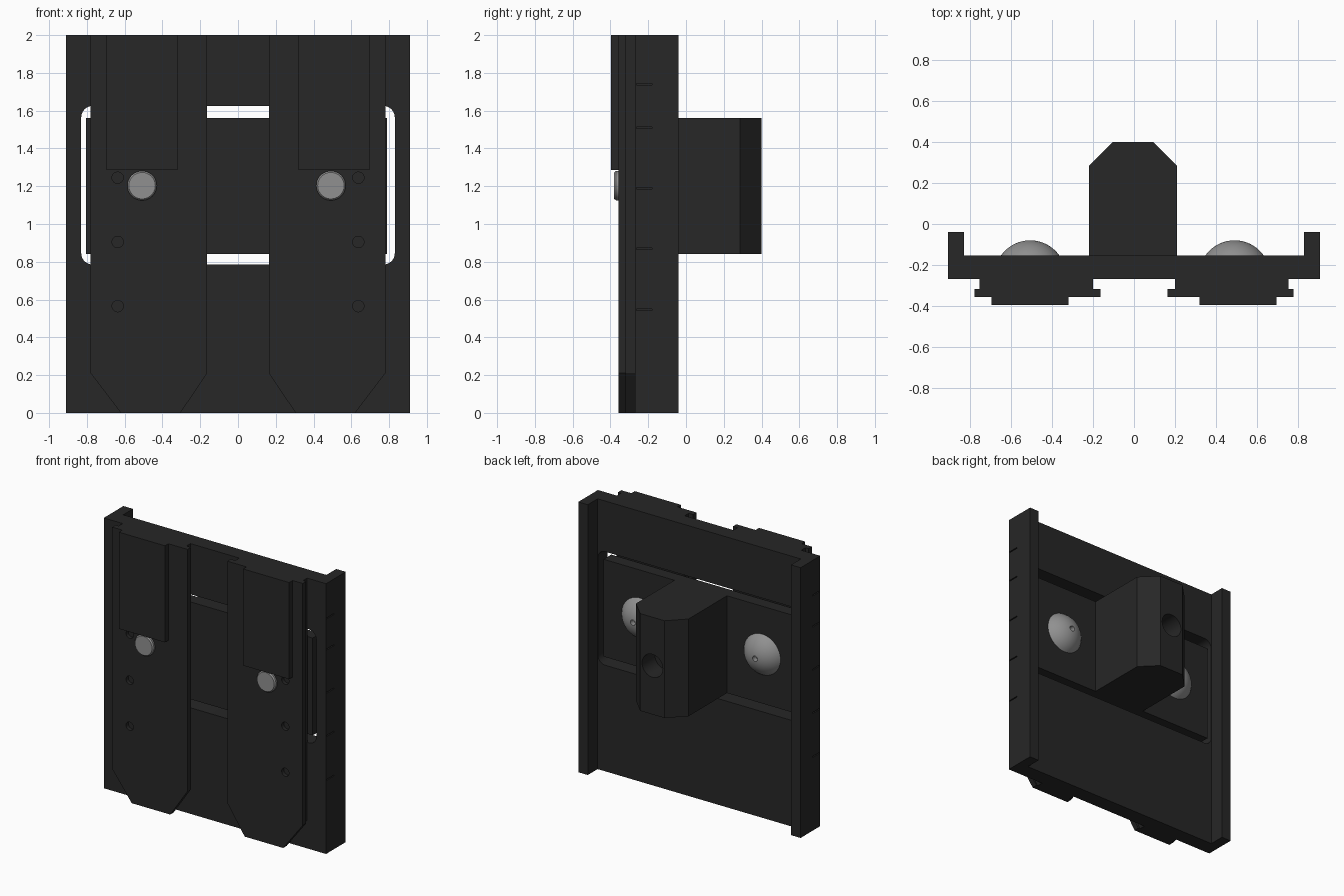
import bpy, bmesh, math
from mathutils import Matrix

cube = bpy.data.objects.get("Cube")
if cube:
    bpy.data.objects.remove(cube, do_unlink=True)


def material(name, value, rough):
    mat = bpy.data.materials.new(name)
    mat.use_nodes = True
    color = (value, value, value, 1)
    mat.diffuse_color = color
    shader = mat.node_tree.nodes["Principled BSDF"]
    shader.inputs["Base Color"].default_value = color
    shader.inputs["Roughness"].default_value = rough
    return mat


black = material("black_plastic", 0.02, 0.6)
steel = material("steel_grey", 0.28, 0.5)


def finish(name, bm, mat):
    bmesh.ops.recalc_face_normals(bm, faces=bm.faces)
    mesh = bpy.data.meshes.new(name)
    bm.to_mesh(mesh)
    bm.free()
    obj = bpy.data.objects.new(name, mesh)
    bpy.context.collection.objects.link(obj)
    mesh.materials.append(mat)
    return obj


def prism(name, outline, low, high, axis="z", mat=black):
    """Extrude an outline: (x, y) along z, or (x, z) along y."""
    def place(a, b, c):
        return (a, b, c) if axis == "z" else (a, c, b)
    bm = bmesh.new()
    face = bm.faces.new([bm.verts.new(place(a, b, low)) for a, b in outline])
    result = bmesh.ops.extrude_face_region(bm, geom=[face])
    moved = [v for v in result["geom"] if isinstance(v, bmesh.types.BMVert)]
    bmesh.ops.translate(bm, verts=moved, vec=place(0, 0, high - low))
    return finish(name, bm, mat)


def box(name, x, y, z):
    return prism(name, [(x[0], y[0]), (x[1], y[0]), (x[1], y[1]), (x[0], y[1])], *z)


def rod(name, x, z, radius, y0, y1):
    ring = [math.tau * i / 32 for i in range(32)]
    outline = [(x + radius * math.cos(a), z + radius * math.sin(a)) for a in ring]
    return prism(name, outline, y0, y1, "y")


def lathe(name, profile, x, z, mat):
    """Spin (radius, y) points around an axis parallel to y."""
    bm = bmesh.new()
    verts = [bm.verts.new((r, y, 0)) for r, y in profile]
    edges = [bm.edges.new(pair) for pair in zip(verts, verts[1:])]
    bmesh.ops.spin(bm, geom=verts + edges, cent=(0, 0, 0), axis=(0, 1, 0),
                   angle=math.tau, steps=48)
    bmesh.ops.remove_doubles(bm, verts=bm.verts, dist=0.0001)
    bmesh.ops.transform(bm, matrix=Matrix.Translation((x, 0, z)), verts=bm.verts)
    return finish(name, bm, mat)


def cut(obj, cutter):
    cutter.hide_render = True
    mod = obj.modifiers.new("cut", "BOOLEAN")
    mod.operation = "DIFFERENCE"
    mod.solver = "EXACT"
    mod.object = cutter
    select(obj)
    bpy.ops.object.modifier_apply(modifier=mod.name)
    bpy.data.objects.remove(cutter, do_unlink=True)


def select(obj):
    bpy.ops.object.select_all(action="DESELECT")
    obj.select_set(True)
    bpy.context.view_layer.objects.active = obj


def smooth(obj):
    select(obj)
    bpy.ops.object.shade_smooth_by_angle(angle=math.radians(30))


# Channel-shaped back plate with side flanges
half = [(0.91, -0.27), (0.91, -0.04), (0.832, -0.04), (0.832, -0.155)]
plate = prism("back_plate", half + [(-x, y) for x, y in reversed(half)], 0, 2)

# Rounded window through the plate
corner, window = 0.06, []
for i, (sx, sz) in enumerate([(1, 1), (-1, 1), (-1, -1), (1, -1)]):
    for k in range(7):
        a = math.pi / 2 * (i + k / 6)
        window.append((sx * (0.83 - corner) + corner * math.cos(a),
                       1.205 + sz * (0.42 - corner) + corner * math.sin(a)))
cut(plate, prism("window_cutter", window, -0.4, 0.1, "y"))

# Scale ticks cut into both flange sides
for side in (-1, 1):
    for z in (0.545, 0.87, 1.19, 1.51, 1.74):
        xs = sorted((side * 0.895, side * 0.95))
        cut(plate, box("tick_cutter", xs, (-0.262, -0.18), (z - 0.004, z + 0.004)))
smooth(plate)

# Slider with its chamfered grip block
slider = prism("slider_block", [
    (-0.805, -0.255), (0.79, -0.255), (0.79, -0.165), (0.21, -0.165),
    (0.21, 0.285), (0.095, 0.40), (-0.105, 0.40), (-0.22, 0.285),
    (-0.22, -0.165), (-0.805, -0.165)], 0.84, 1.56)
cut(slider, rod("grip_hole_cutter", -0.005, 1.2, 0.085, 0.25, 0.5))
smooth(slider)

# Domed bolt profile: socket, dome, shank, front end
bolt = [(0, -0.12), (0.02, -0.12)]
for k in range(13):
    r = 0.02 + 0.13 * k / 12
    bolt.append((r, -0.255 + math.sqrt(0.175 ** 2 - r * r)))
bolt += [(0.15, -0.18), (0.078, -0.18), (0.078, -0.37), (0.07, -0.38), (0, -0.38)]

for side, label in ((-1, "right"), (1, "left")):
    # Stepped rail with a tapered foot
    def taper(outer, inner, foot_out, foot_in):
        return [(side * x, z) for x, z in (
            (outer, 2), (outer, 0.21), (foot_out, 0), (foot_in, 0),
            (inner, 0.21), (inner, 2))]
    core = prism(label + "_rail_core", taper(0.755, 0.20, 0.61, 0.32),
                 -0.32, -0.265, "y")
    rail = prism(label + "_rail_face", taper(0.78, 0.163, 0.62, 0.305),
                 -0.357, -0.317, "y")
    for z in (0.565, 0.905, 1.245):
        cut(rail, rod("pin_hole_cutter", side * 0.637, z, 0.03, -0.4, -0.33))
    # Raised pad on the upper rail
    xs = sorted((side * 0.697, side * 0.32))
    pad = box(label + "_rail_pad", xs, (-0.397, -0.35), (1.285, 2))
    # Clamping bolt
    screw = lathe(label + "_bolt", bolt, side * 0.5 - 0.008, 1.203, steel)
    for part in (core, rail, pad, screw):
        smooth(part)
